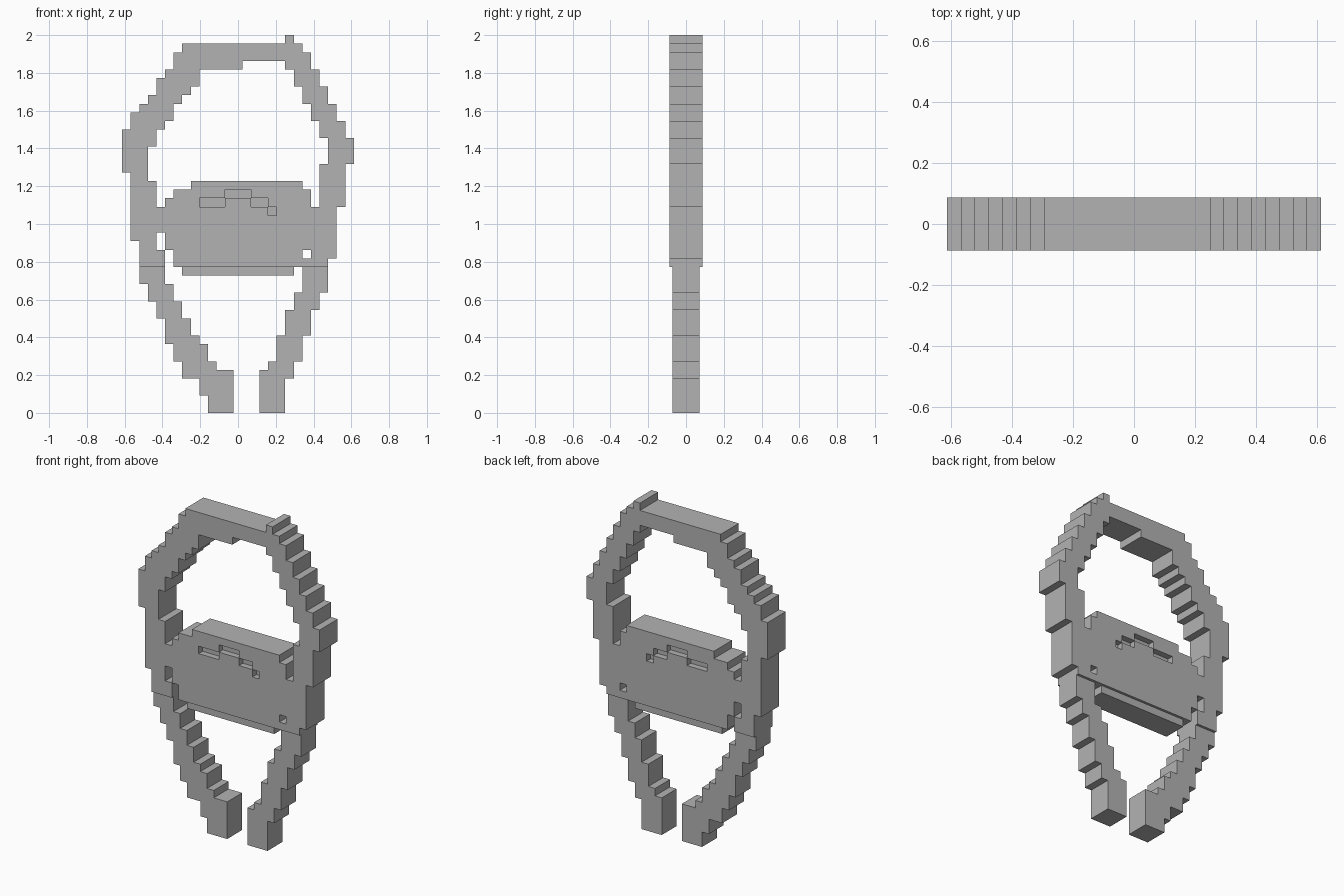
import bpy
import bmesh

cube = bpy.data.objects.get("Cube")
if cube:
    bpy.data.objects.remove(cube, do_unlink=True)

CELL = 2 / 44          # size of one square step
MIDDLE = 13.5          # column that lies on x = 0
THICK, THIN, SUNK = 0.0875, 0.072, 0.05   # half depths

grey = bpy.data.materials.new("plain grey")
grey.use_nodes = True
colour = (0.45, 0.45, 0.45, 1)
grey.diffuse_color = colour
grey.node_tree.nodes["Principled BSDF"].inputs["Base Color"].default_value = colour


def block(columns, rows):
    """Cells of a rectangle, given as half-open column and row ranges."""
    return {(c, r) for c in range(*columns) for r in range(*rows)}


def stepped(start, left, right):
    """Cells between two stair-stepped edges; each run is (row count, column)."""
    def expand(runs):
        return [column for count, column in runs for _ in range(count)]
    cells = set()
    for row, edges in enumerate(zip(expand(left), expand(right)), start):
        cells |= block(edges, (row, row + 1))
    return cells


def slab(name, cells, half_depth):
    """Closed solid made from a set of square cells."""
    bm = bmesh.new()
    verts = {}

    def vert(c, r, side):
        key = (c, r, side)
        if key not in verts:
            verts[key] = bm.verts.new(((c - MIDDLE) * CELL, side * half_depth, r * CELL))
        return verts[key]

    for c, r in sorted(cells):
        corners = [(c, r), (c + 1, r), (c + 1, r + 1), (c, r + 1)]
        neighbours = [(c, r - 1), (c + 1, r), (c, r + 1), (c - 1, r)]
        bm.faces.new([vert(*p, -1) for p in corners])
        bm.faces.new([vert(*p, 1) for p in reversed(corners)])
        for i, other in enumerate(neighbours):
            if other not in cells:
                a, b = corners[i], corners[(i + 1) % 4]
                bm.faces.new([vert(*b, -1), vert(*a, -1), vert(*a, 1), vert(*b, 1)])
    mesh = bpy.data.meshes.new(name)
    bm.to_mesh(mesh)
    bm.free()
    mesh.materials.append(grey)
    bpy.context.collection.objects.link(bpy.data.objects.new(name, mesh))


# Upper frame: full outline, less the window, plus the raised centre panel
outline = stepped(
    17,
    [(3, 2), (8, 1), (5, 0), (2, 1), (1, 2), (1, 3), (2, 4), (1, 5), (2, 6), (1, 7)],
    [(1, 24), (6, 25), (5, 26), (3, 27), (2, 26), (2, 25), (2, 24), (2, 23), (2, 22), (1, 21)])
window = stepped(
    24,
    [(3, 4), (4, 3), (2, 4), (1, 5), (2, 6), (1, 7), (1, 8), (2, 9), (1, 14)],
    [(5, 23), (3, 24), (2, 23), (2, 22), (2, 21), (2, 20), (1, 19)])
panel_top = stepped(24, [(1, 5), (1, 6), (1, 8)], [(2, 22), (1, 21)])
top_nub = block((19, 20), (43, 44))
holes = block((5, 6), (17, 19)) | block((4, 5), (19, 21)) | block((21, 22), (18, 19))

# Arched groove sunk into both faces of the panel
groove = (block((9, 12), (24, 25)) | block((12, 15), (25, 26))
          | block((15, 17), (24, 25)) | block((17, 18), (23, 24)))

slab("upper_frame", ((outline - window) | panel_top | top_nub) - holes - groove, THICK)
slab("panel_groove", groove, SUNK)

# Thinner lower parts
slab("panel_bottom_lip", block((7, 20), (16, 17)), THIN)
slab("right_leg", stepped(
    0,
    [(2, 10), (2, 9), (2, 7), (2, 6), (3, 5), (2, 4), (2, 3), (2, 2)],
    [(5, 13), (1, 11), (2, 10), (1, 9), (2, 8), (2, 7), (2, 6), (2, 5)]), THIN)
slab("left_leg", stepped(
    0,
    [(5, 16), (1, 17), (3, 18), (3, 19), (2, 20), (3, 21)],
    [(4, 19), (2, 20), (3, 21), (3, 22), (2, 23), (3, 24)]), THIN)
